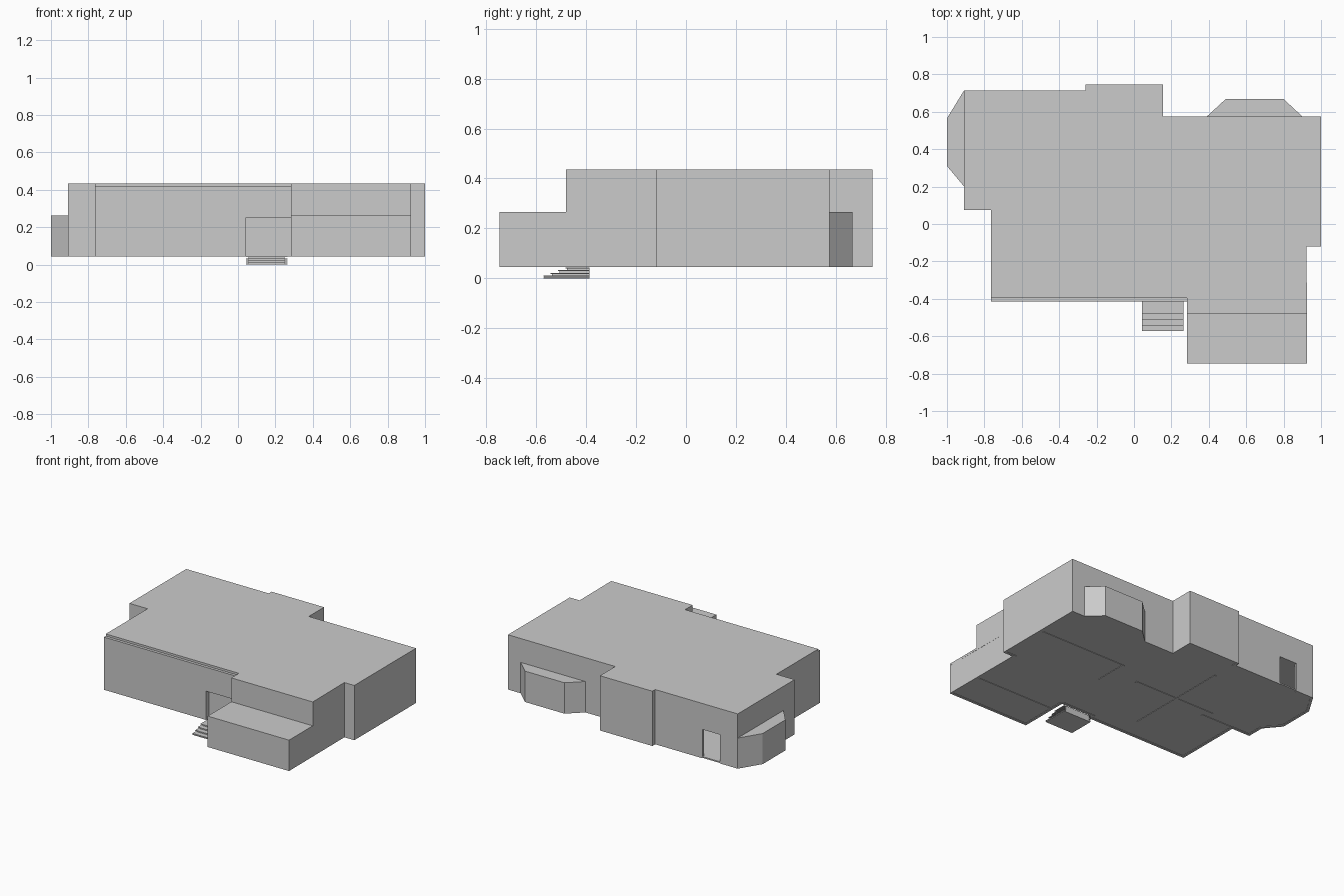
import bpy, bmesh
from mathutils import Vector

if "Cube" in bpy.data.objects:
    bpy.data.objects.remove(bpy.data.objects["Cube"])


def finish(bm, name):
    bmesh.ops.recalc_face_normals(bm, faces=bm.faces)
    mesh = bpy.data.meshes.new(name)
    bm.to_mesh(mesh)
    bm.free()
    obj = bpy.data.objects.new(name, mesh)
    bpy.context.collection.objects.link(obj)
    return obj


def prism(name, outline, z0, z1):
    """Extrude a closed plan outline from z0 to z1."""
    bm = bmesh.new()
    face = bm.faces.new([bm.verts.new((x, y, z0)) for x, y in outline])
    res = bmesh.ops.extrude_face_region(bm, geom=[face], use_keep_orig=True)
    for v in res["geom"]:
        if isinstance(v, bmesh.types.BMVert):
            v.co.z = z1
    return finish(bm, name)


def box(name, x0, x1, y0, y1, z0, z1):
    return prism(name, [(x0, y0), (x1, y0), (x1, y1), (x0, y1)], z0, z1)


def wall(name, path, z0, z1, t=0.018):
    """Mitred wall along an open counter-clockwise path, thickened inwards."""
    pts = [Vector(p) for p in path]
    normals = []
    for a, b in zip(pts, pts[1:]):
        d = (b - a).normalized()
        normals.append(Vector((-d.y, d.x)))
    inner = []
    for i, p in enumerate(pts):
        n0, n1 = normals[max(i - 1, 0)], normals[min(i, len(normals) - 1)]
        inner.append(p + (n0 + n1) * t / (1 + n0.dot(n1)))
    return prism(name, [tuple(p) for p in pts] + [tuple(p) for p in reversed(inner)], z0, z1)


BASE, MID, EAVE, TOP = 0.045, 0.25, 0.42, 0.435

# Plan pieces shared by storeys
back_bay = [(0.90, 0.575), (0.80, 0.668), (0.49, 0.668), (0.39, 0.575)]
side_bay = [(-0.908, 0.715), (-1.0, 0.565), (-1.0, 0.31), (-0.908, 0.20)]
right_side = [(0.922, -0.12), (1.0, -0.12), (1.0, 0.575)]
back_side = [(0.155, 0.575), (0.155, 0.747), (-0.258, 0.747), (-0.258, 0.715)]
left_side = [(-0.908, 0.075), (-0.765, 0.075), (-0.765, -0.415)]
garage_front = [(0.284, -0.747), (0.925, -0.747), (0.922, -0.48)]
entry = [(0.04, -0.415), (0.04, -0.385), (0.284, -0.385)]

# Ground floor slab
prism("floor_slab", garage_front + right_side + back_bay + back_side + side_bay
      + left_side + entry, BASE + 0.003, BASE + 0.012)

# Ground floor outer walls, split at the back door opening
wall("ground_walls_right", [entry[2]] + garage_front[:2] + [(0.922, -0.12)]
     + right_side[1:] + back_bay + back_side + [(-0.63, 0.715)], BASE, MID)
wall("ground_walls_left", [(-0.77, 0.715)] + side_bay + left_side + entry, BASE, MID)

# Interior partitions
partitions = [
    (0.29, 0.97, 0.235, 0.25), (-0.55, 0.10, 0.13, 0.145),
    (-0.25, -0.235, -0.25, 0.53), (0.29, 0.305, 0.0, 0.25),
    (0.30, 0.90, -0.49, -0.475), (-0.74, -0.50, 0.075, 0.09),
]
for i, (x0, x1, y0, y1) in enumerate(partitions):
    box(f"partition_{i + 1}", x0, x1, y0, y1, BASE, MID)

# Upper storey and its flat roof, set back over the front left wall
upper = ([(0.284, -0.48), (0.925, -0.48)] + right_side + back_side
         + [(-0.908, 0.715)] + left_side + [(0.284, -0.415)])
prism("upper_storey", upper, MID, EAVE)
roof = upper[:-2] + [(-0.765, -0.395), (0.284, -0.395)]
prism("flat_roof", roof, EAVE, TOP)

# Low roofs over garage and bays
box("garage_roof", 0.284, 0.925, -0.747, -0.48, MID, 0.265)
prism("back_bay_roof", back_bay, MID, 0.265)
prism("side_bay_roof", side_bay, MID, 0.263)

# Entry steps: overhanging treads on narrower risers
for i in range(4):
    y, z = -0.572 + 0.03 * i, 0.011 * (i + 1)
    box(f"step_riser_{i + 1}", 0.055, 0.248, y + 0.005, -0.387, z - 0.011, z - 0.004)
    box(f"step_tread_{i + 1}", 0.042, 0.264, y, -0.387, z - 0.004, z)
box("step_base", 0.042, 0.264, -0.572, -0.387, 0, 0.004)
